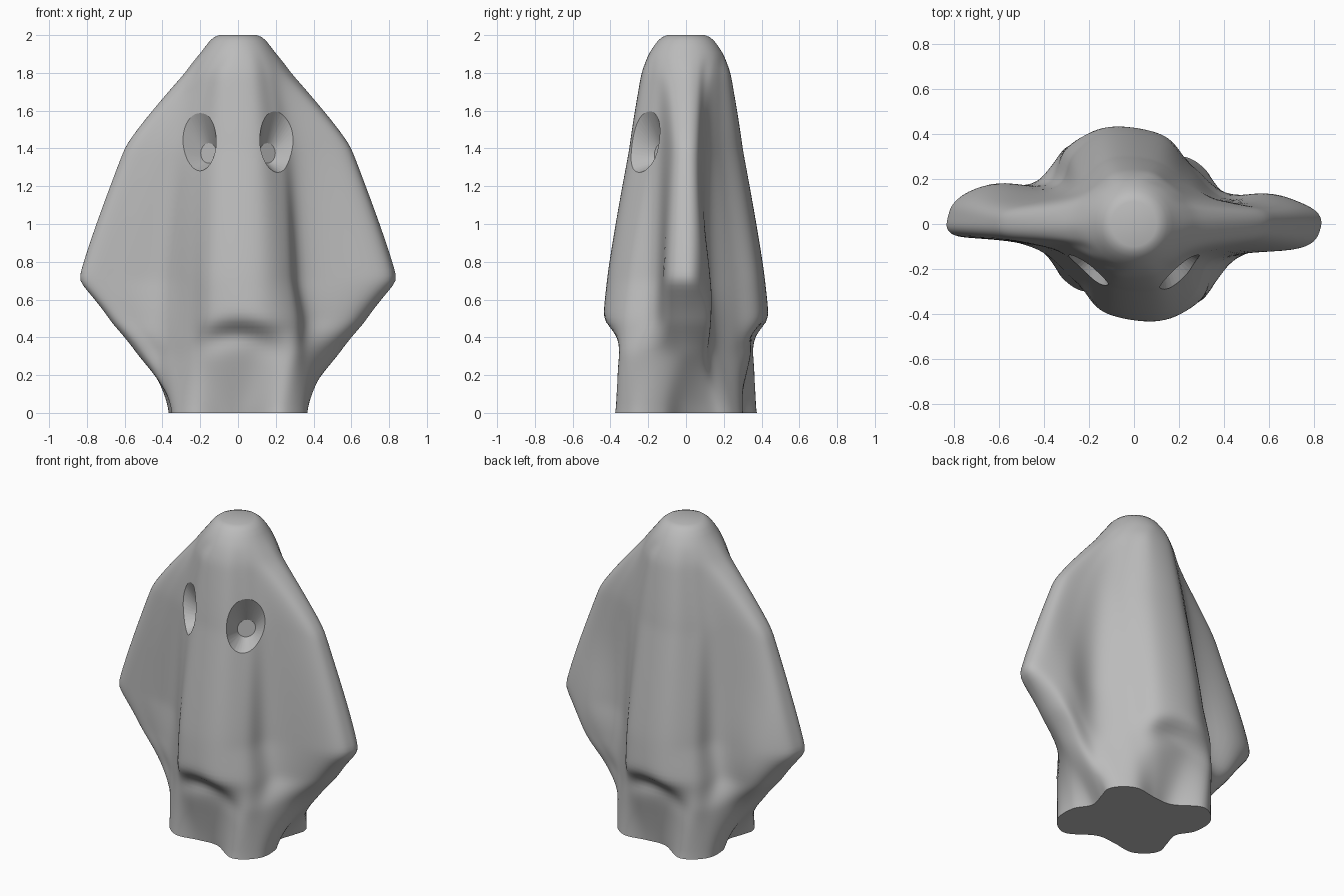
import bpy, bmesh, math
from mathutils import Vector

if "Cube" in bpy.data.objects:
    bpy.data.objects.remove(bpy.data.objects["Cube"], do_unlink=True)

# One plain cloth colour
cloth = bpy.data.materials.new("grey_cloth")
cloth.use_nodes = True
GREY = (0.5, 0.5, 0.5, 1)
cloth.diffuse_color = GREY
cloth.node_tree.nodes["Principled BSDF"].inputs["Base Color"].default_value = GREY


def make_object(name, bm):
    bmesh.ops.recalc_face_normals(bm, faces=bm.faces[:])
    mesh = bpy.data.meshes.new(name)
    bm.to_mesh(mesh)
    bm.free()
    mesh.materials.append(cloth)
    obj = bpy.data.objects.new(name, mesh)
    bpy.context.collection.objects.link(obj)
    return obj


def loft(rings, smooth_passes=0):
    """Skin closed rings of points, cap both ends, relax the inner rings."""
    bm = bmesh.new()
    loops = [[bm.verts.new(p) for p in ring] for ring in rings]
    for low, high in zip(loops, loops[1:]):
        for i in range(len(low)):
            j = (i + 1) % len(low)
            bm.faces.new((low[i], low[j], high[j], high[i]))
    inner = [v for loop in loops[1:-1] for v in loop]
    for _ in range(smooth_passes):
        bmesh.ops.smooth_vert(bm, verts=inner, factor=0.5,
                              use_axis_x=True, use_axis_y=True, use_axis_z=False)
    bm.faces.new(loops[0][::-1])
    bm.faces.new(loops[-1])
    return bm


def round_section(radius, count=10):
    return [(-radius * math.cos(math.pi * i / count),
             -radius * math.sin(math.pi * i / count)) for i in range(count)]


# Front half of the draped cloth at key heights, from one arm to the other
SECTIONS = [
    (0.0, [(-.3, .02), (-.33, -.1), (-.35, -.18), (-.31, -.25), (-.22, -.3),
           (-.08, -.28), (.05, -.28), (.22, -.375), (.35, -.28), (.36, -.13)]),
    (0.32, [(-.54, 0), (-.51, -.07), (-.42, -.11), (-.35, -.17), (-.24, -.28),
            (-.12, -.345), (.09, -.34), (.28, -.355), (.37, -.25), (.48, -.1)]),
    (0.48, [(-.67, 0), (-.64, -.06), (-.53, -.08), (-.39, -.13), (-.25, -.265),
            (-.13, -.4), (.11, -.44), (.3, -.34), (.38, -.17), (.6, -.1)]),
    (0.7, [(-.84, .02), (-.81, -.05), (-.62, -.07), (-.4, -.1), (-.25, -.25),
           (-.13, -.385), (.11, -.415), (.27, -.31), (.36, -.15), (.75, -.11)]),
    (1.4, [(-.6, 0), (-.57, -.06), (-.45, -.09), (-.34, -.12), (-.24, -.18),
           (-.1, -.28), (.1, -.295), (.22, -.21), (.32, -.13), (.55, -.07)]),
    (1.8, [(-.28, 0), (-.265, -.06), (-.23, -.1), (-.2, -.14), (-.15, -.18),
           (-.07, -.23), (.07, -.23), (.15, -.18), (.2, -.14), (.25, -.08)]),
    (1.91, round_section(.195)),
    (1.97, round_section(.148)),
    (1.99, round_section(.127)),
    (2.0, round_section(.1)),
]
STEPS = 8


def closed_curve(half):
    """Rotate the half to complete the section, then round it into a curve."""
    pts = [Vector(p) for p in half] + [-Vector(p) for p in half]
    n, out = len(pts), []
    for i in range(n):
        a, b, c, d = (pts[(i + k) % n] for k in (-1, 0, 1, 2))
        for s in range(STEPS):
            t = s / STEPS
            out.append(b + 0.5 * t * (c - a + t * (2 * a - 5 * b + 4 * c - d
                                                   + t * (3 * (b - c) + d - a))))
    return out


def bump(a, b):
    return math.exp(-a * a - b * b)


def folds(x, y, z):
    """Arched hollows under both hems, and full cloth behind the arms."""
    if abs(y) > 0.2:
        arch = 0.42 - 1.5 * x * x
        y -= math.copysign(0.06 * bump(x / 0.16, (z - arch) / 0.055), y)
    behind = min(1, max(0, y / 0.06))
    return y + 0.065 * behind * bump((abs(x) - 0.61) / 0.18, (z - 0.58) / 0.4)


# Cloth body
rings = []
for (z0, low), (z1, high) in zip(SECTIONS, SECTIONS[1:]):
    rows = max(1, round((z1 - z0) / 0.027))
    a, b = closed_curve(low), closed_curve(high)
    for r in range(rows):
        t = r / rows
        z = z0 + (z1 - z0) * t
        mix = [p.lerp(q, t ** 1.12) for p, q in zip(a, b)]
        rings.append([(p.x, folds(p.x, p.y, z), z) for p in mix])
rings.append([(p.x, p.y, 2.0) for p in closed_curve(SECTIONS[-1][1])])
body = make_object("ghost_cloth", loft(rings, 4))


# Eye sockets: slanted cones narrowing to a small round floor
def eye_cutter(side):
    across = Vector((0.8 * side, 0.6, 0))
    up = Vector((0, 0.12, 1))
    floor = Vector((0.155 * side, -0.135, 1.375))
    rim = Vector((0.205 * side, -0.21, 1.445))
    inner, outer = [], []
    for i in range(40):
        c, s = math.cos(math.tau * i / 40), math.sin(math.tau * i / 40)
        p = floor + 0.053 * (c * across + s * up)
        q = rim + 0.112 * c * across + 0.165 * s * up
        inner.append(p)
        outer.append(p.lerp(q, 1.4))
    return make_object("eye_cutter", loft([inner, outer]))


bpy.ops.object.select_all(action="DESELECT")
bpy.context.view_layer.objects.active = body
body.select_set(True)
for side in (-1, 1):
    cutter = eye_cutter(side)
    cutter.hide_render = True
    cut = body.modifiers.new("eye_socket", "BOOLEAN")
    cut.operation, cut.solver, cut.object = "DIFFERENCE", "EXACT", cutter
    bpy.ops.object.modifier_apply(modifier=cut.name)
    bpy.data.objects.remove(cutter, do_unlink=True)
bpy.ops.object.shade_smooth_by_angle(angle=math.radians(29))
